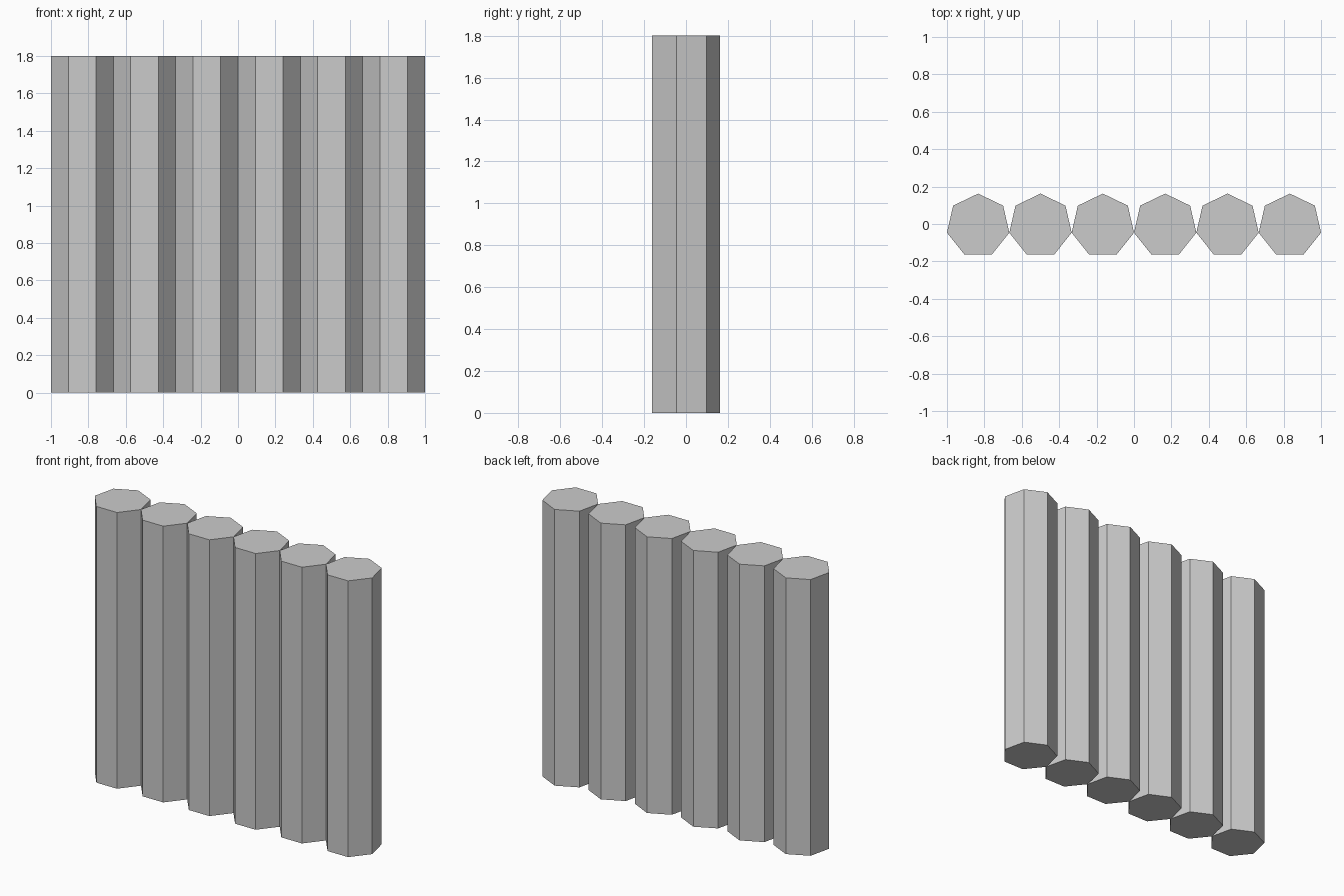
import bpy
import bmesh
import math

if "Cube" in bpy.data.objects:
    bpy.data.objects.remove(bpy.data.objects["Cube"])

COUNT = 6
SIDES = 7
HEIGHT = 1.8
PITCH = 2.0 / COUNT
# Radius that makes neighbouring posts touch at their widest corners
RADIUS = PITCH / (2 * math.sin(4 * math.pi / SIDES))
# Shift so the point-to-flat depth is centred on y = 0
Y_OFFSET = -RADIUS * (1 - math.cos(math.pi / SIDES)) / 2


def add_post(name, x):
    """Seven-sided post with a corner at the back and a flat at the front."""
    bm = bmesh.new()
    ring = []
    for i in range(SIDES):
        a = math.pi / 2 + 2 * math.pi * i / SIDES
        ring.append(bm.verts.new((RADIUS * math.cos(a), RADIUS * math.sin(a), 0)))
    base = bm.faces.new(ring)
    ext = bmesh.ops.extrude_face_region(bm, geom=[base], use_keep_orig=True)
    top = [v for v in ext["geom"] if isinstance(v, bmesh.types.BMVert)]
    bmesh.ops.translate(bm, verts=top, vec=(0, 0, HEIGHT))
    bmesh.ops.recalc_face_normals(bm, faces=bm.faces)
    mesh = bpy.data.meshes.new(name)
    bm.to_mesh(mesh)
    bm.free()
    obj = bpy.data.objects.new(name, mesh)
    obj.location = (x, Y_OFFSET, 0)
    bpy.context.collection.objects.link(obj)


# Row of posts forming the wall
for n in range(COUNT):
    add_post(f"wall_post_{n + 1}", (n - (COUNT - 1) / 2) * PITCH)
